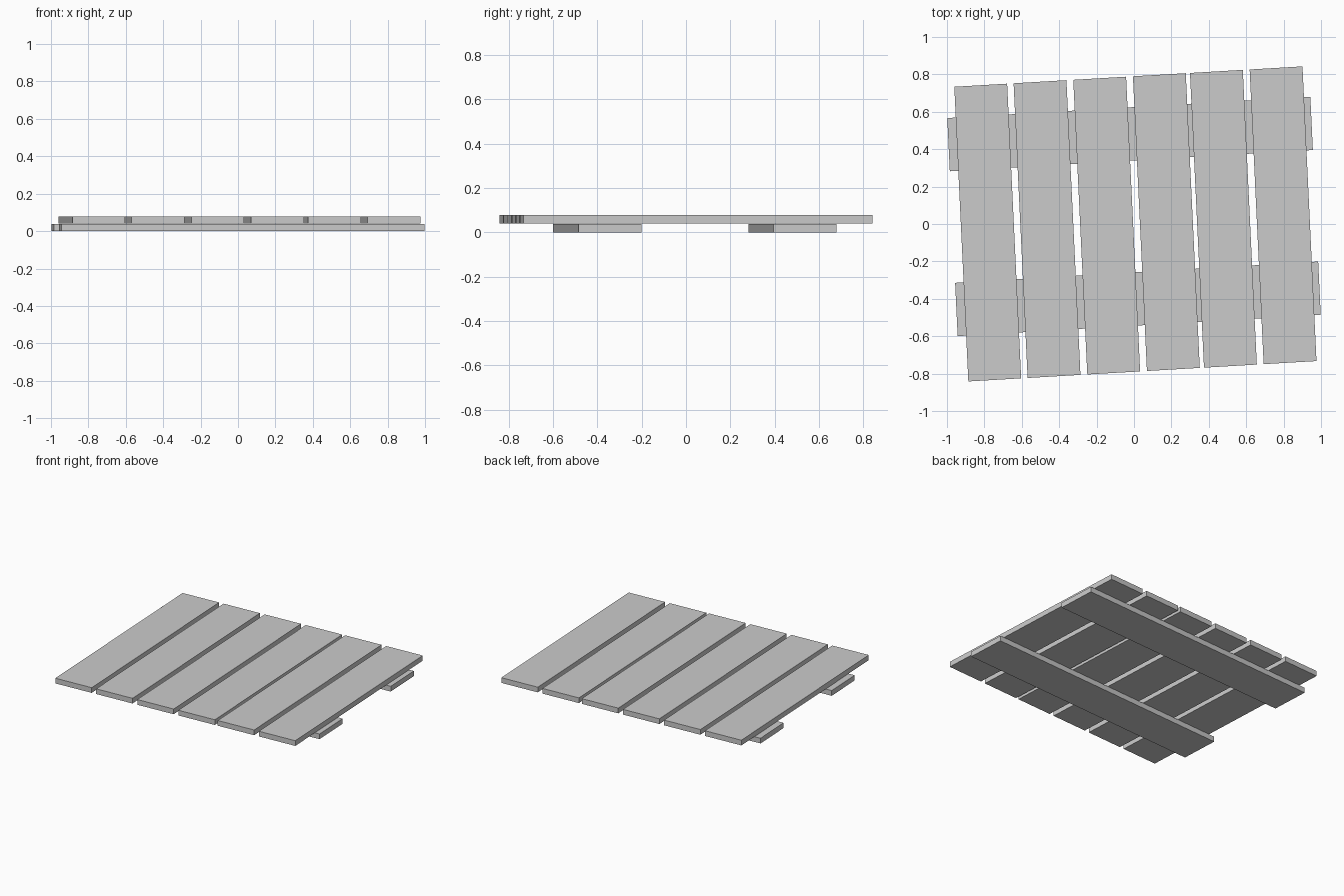
import bpy
import bmesh
from mathutils import Matrix

cube = bpy.data.objects.get("Cube")
if cube:
    bpy.data.objects.remove(cube, do_unlink=True)

# One plain grey for all the boards
grey = bpy.data.materials.new("plain_grey")
grey.use_nodes = True
color = (0.6, 0.6, 0.6, 1)
grey.diffuse_color = color
grey.node_tree.nodes["Principled BSDF"].inputs["Base Color"].default_value = color

# Slightly crooked layout: across and along directions of the boards
SKEW = Matrix(((0.998, -0.0475, 0, 0), (0.0585, 0.999, 0, 0), (0, 0, 1, 0), (0, 0, 0, 1)))


def board(name, center, size):
    """Box of the given size, skewed and moved to its center."""
    mesh = bpy.data.meshes.new(name)
    bm = bmesh.new()
    bmesh.ops.create_cube(bm, size=1)
    bm.transform(Matrix.Translation(center) @ SKEW @ Matrix.Diagonal((*size, 1)))
    bm.to_mesh(mesh)
    bm.free()
    mesh.materials.append(grey)
    obj = bpy.data.objects.new(name, mesh)
    bpy.context.collection.objects.link(obj)


THICK = 0.038

# Two cross battens underneath
board("back_batten", (-0.021, 0.481, THICK / 2), (1.945, 0.285, THICK))
board("front_batten", (0.021, -0.4, THICK / 2), (1.945, 0.285, THICK))

# Six planks on top, with slightly uneven gaps
for i, x in enumerate((-0.782, -0.465, -0.146, 0.173, 0.478, 0.797)):
    board(f"plank_{i + 1}", (x, 0.0585 * x, 0.0395 + THICK / 2), (0.283, 1.577, THICK))
